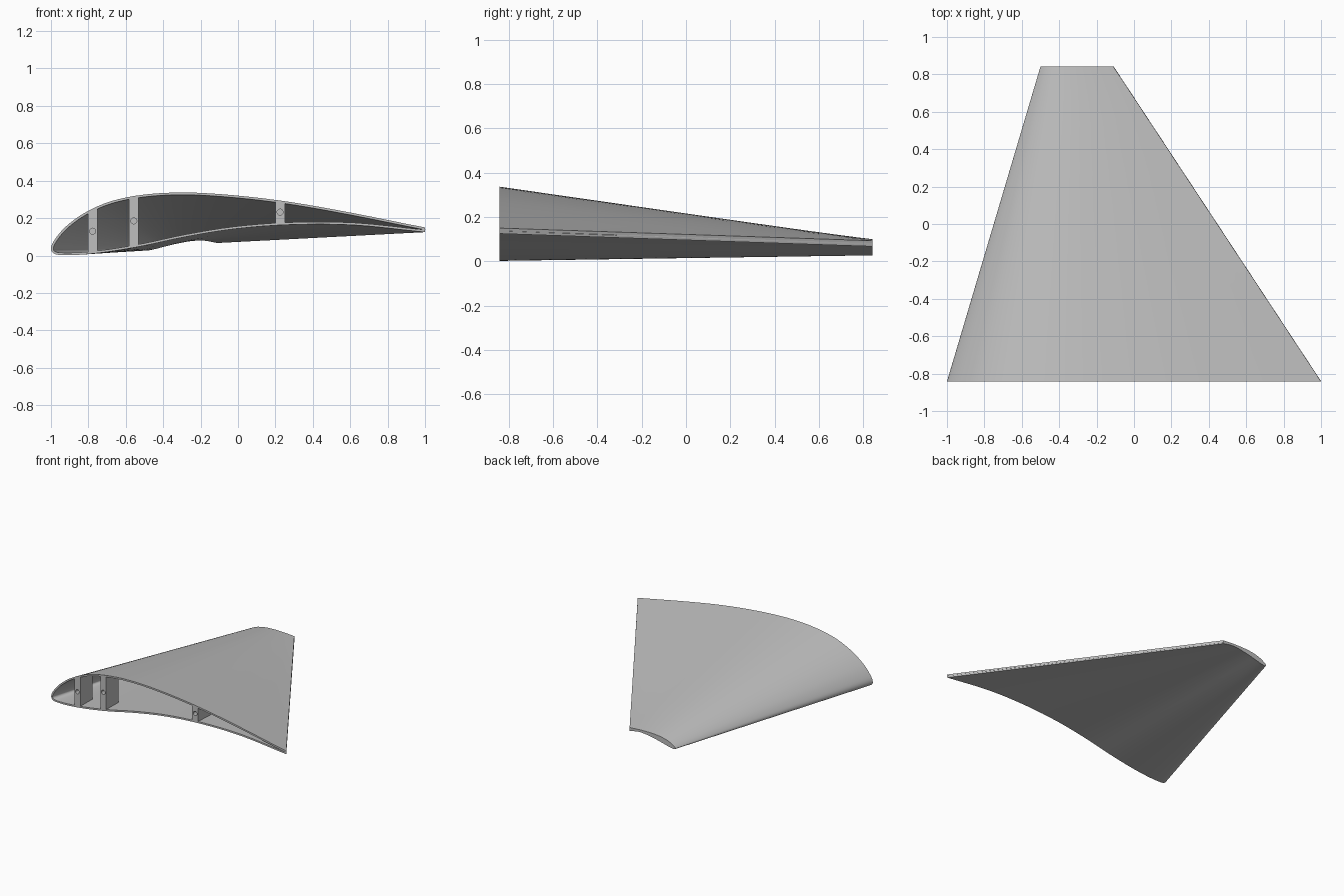
import bpy, bmesh, math
from mathutils import Vector

if "Cube" in bpy.data.objects:
    bpy.data.objects.remove(bpy.data.objects["Cube"], do_unlink=True)

HALF_SPAN = 0.842
STEPS, SPANS = 40, 8

grey = bpy.data.materials.new("light_grey")
grey.use_nodes = True
grey.diffuse_color = (0.52, 0.52, 0.52, 1)
grey.node_tree.nodes["Principled BSDF"].inputs["Base Color"].default_value = (0.52, 0.52, 0.52, 1)

# Section heights at even steps of the square root of the chord fraction
ROOT = dict(le=-1.0, te=1.0, skin=0.0125,
            up=[.035, .085, .155, .228, .29, .326, .337, .322, .286, .226, .15],
            low=[.035, .008, .002, .006, .022, .053, .1, .142, .165, .163, .125])
TIP = dict(le=-0.5, te=-0.11, skin=0.007,
           up=[.035, .042, .052, .064, .077, .087, .095, .099, .1, .098, .093],
           low=[.035, .03, .027, .03, .036, .045, .056, .067, .077, .08, .067])


def height(table, v):
    """Smooth interpolation through a height table, v from 0 to 1."""
    f = min(max(v, 0), 1) * (len(table) - 1)
    i = min(int(f), len(table) - 2)
    t = f - i
    b, c = table[i], table[i + 1]
    a = table[i - 1] if i else 2 * b - c
    d = table[i + 2] if i + 2 < len(table) else 2 * c - b
    return b + 0.5 * t * (c - a + t * (2 * a - 5 * b + 4 * c - d + t * (3 * (b - c) + d - a)))


def outer_loop(sec):
    """Upper trailing edge, round the nose, to lower trailing edge."""
    chord = sec["te"] - sec["le"]
    vs = [i / STEPS for i in range(STEPS + 1)]
    up = [Vector((sec["le"] + chord * v * v, height(sec["up"], v))) for v in vs]
    low = [Vector((sec["le"] + chord * v * v, height(sec["low"], v))) for v in vs]
    return up[::-1] + low[1:]


def inner_loop(sec):
    """Outer loop moved inward by the skin thickness."""
    pts = outer_loop(sec)
    n = len(pts)
    res = []
    for i, p in enumerate(pts):
        d = (pts[min(i + 1, n - 1)] - pts[max(i - 1, 0)]).normalized()
        res.append(p + Vector((-d.y, d.x)) * sec["skin"])
    for i in range(n // 2):
        a, b = res[i], res[n - 1 - i]
        if a.y < b.y:
            mid = (a + b) / 2
            res[i], res[n - 1 - i] = mid.copy(), mid.copy()
    return res


def make_object(name, bm):
    bmesh.ops.recalc_face_normals(bm, faces=bm.faces)
    mesh = bpy.data.meshes.new(name)
    bm.to_mesh(mesh)
    bm.free()
    mesh.materials.append(grey)
    obj = bpy.data.objects.new(name, mesh)
    bpy.context.collection.objects.link(obj)
    return obj


# Hollow tapered skin, open at the root and closed at the tip
bm = bmesh.new()


def loft(shape):
    a, b = shape(ROOT), shape(TIP)
    rows = []
    for s in range(SPANS + 1):
        t = s / SPANS
        y = HALF_SPAN * (2 * t - 1)
        flat = [p.lerp(q, t) for p, q in zip(a, b)]
        rows.append([bm.verts.new((p.x, y, p.y)) for p in flat])
    n = len(a)
    for r0, r1 in zip(rows, rows[1:]):
        for i in range(n):
            j = (i + 1) % n
            bm.faces.new((r0[i], r0[j], r1[j], r1[i]))
    return rows


outer, inner = loft(outer_loop), loft(inner_loop)
count = len(outer[0])
for row_out, row_in in ((outer[0], inner[0]), (outer[-1], inner[-1])):
    for i in range(count):
        j = (i + 1) % count
        bm.faces.new((row_out[i], row_out[j], row_in[j], row_in[i]))
# Tip plate across the cavity
tip = inner[-1]
for i in range(count // 2):
    quad = (tip[i], tip[i + 1], tip[count - 2 - i], tip[count - 1 - i])
    if len(set(quad)) == 4:
        bm.faces.new(quad)
    else:
        bm.faces.new((tip[i], tip[i + 1], tip[count - 1 - i]))
bmesh.ops.remove_doubles(bm, verts=bm.verts, dist=0.00002)
skin = make_object("wing_skin", bm)
bpy.ops.object.select_all(action='DESELECT')
bpy.context.view_layer.objects.active = skin
skin.select_set(True)
bpy.ops.object.shade_smooth_by_angle(angle=math.radians(35))


def skin_z(x, y, side):
    t = (y / HALF_SPAN + 1) / 2
    le = ROOT["le"] + t * (TIP["le"] - ROOT["le"])
    te = ROOT["te"] + t * (TIP["te"] - ROOT["te"])
    v = math.sqrt(max(0, (x - le) / (te - le)))
    a, b = height(ROOT[side], v), height(TIP[side], v)
    return a + t * (b - a)


def spar(name, x, hole_z, width=0.05, depth=0.15):
    """Short upright block at the root with a blind bolt hole."""
    bm = bmesh.new()
    bmesh.ops.create_cube(bm, size=1)
    for v in bm.verts:
        v.co.x = x + width * v.co.x
        v.co.y = -HALF_SPAN + depth * (v.co.y + 0.5)
        if v.co.z > 0:
            v.co.z = skin_z(v.co.x, v.co.y, "up") - 0.007
        else:
            v.co.z = skin_z(v.co.x, v.co.y, "low") + 0.007
    block = make_object(name, bm)

    bm = bmesh.new()
    bmesh.ops.create_cone(bm, cap_ends=True, segments=24, radius1=0.016, radius2=0.016, depth=0.1)
    for v in bm.verts:
        v.co = Vector((x + v.co.x, -HALF_SPAN + v.co.z, hole_z + v.co.y))
    cutter = make_object(name + "_hole_cutter", bm)
    cutter.hide_render = True
    cutter.hide_viewport = True
    cut = block.modifiers.new("bolt_hole", 'BOOLEAN')
    cut.operation = 'DIFFERENCE'
    cut.solver = 'EXACT'
    cut.object = cutter


spar("front_spar", -0.777, 0.13)
spar("middle_spar", -0.557, 0.185)
spar("rear_spar", 0.225, 0.232)
